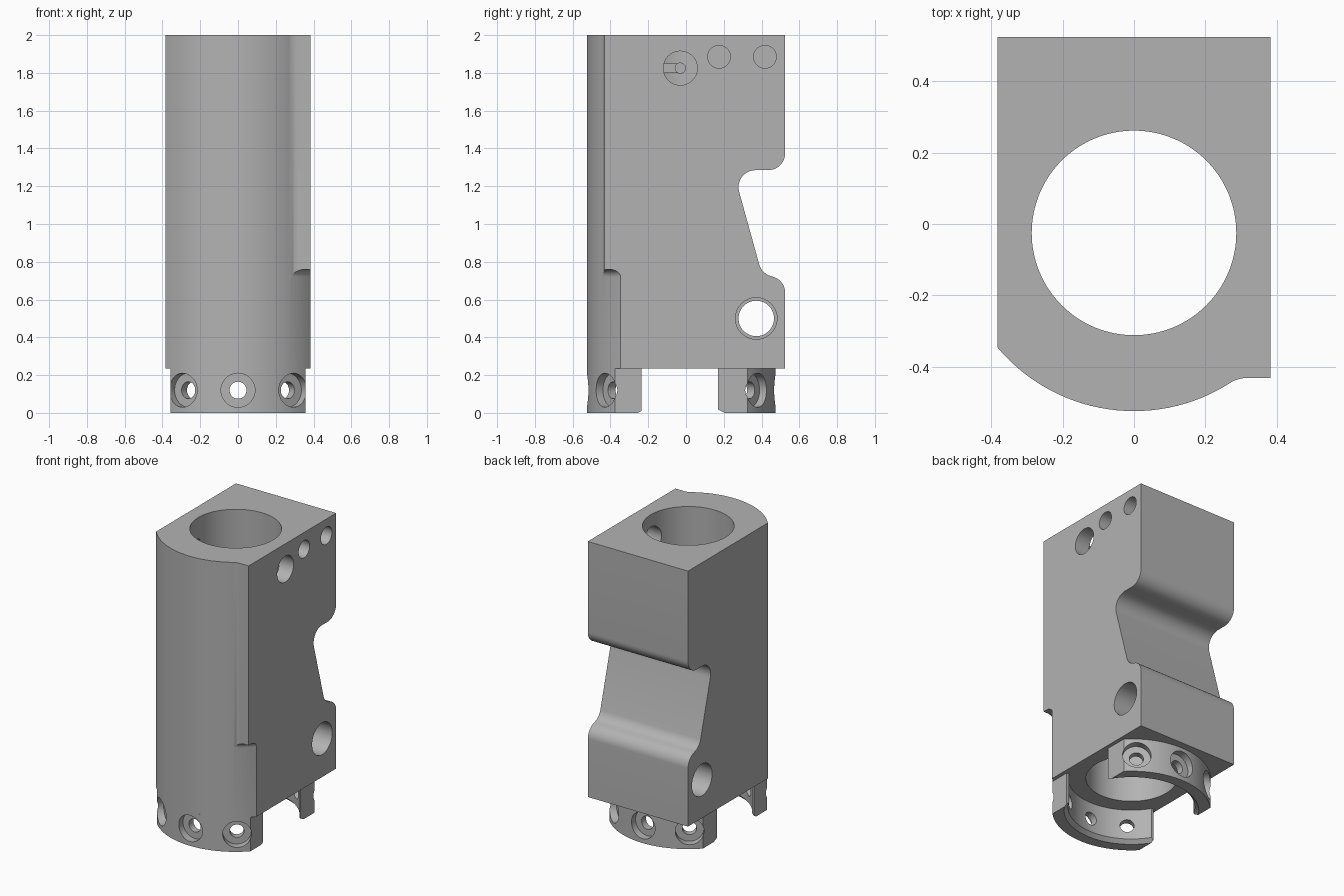
import bpy, bmesh
from math import sin, cos, pi, radians, asin
from mathutils import Vector, Matrix

cube = bpy.data.objects.get("Cube")
if cube:
    bpy.data.objects.remove(cube, do_unlink=True)

AXIS_Y = -0.025      # bore axis
HALF_W = 0.383       # half width of the body
OUTER = 0.5          # radius of the rounded front and the collar
BASE = 0.235         # underside of the body

grey = bpy.data.materials.new("plain_grey")
grey.use_nodes = True
grey.diffuse_color = (0.45, 0.45, 0.45, 1)
grey.node_tree.nodes["Principled BSDF"].inputs["Base Color"].default_value = grey.diffuse_color


def finish(name, bm):
    bmesh.ops.recalc_face_normals(bm, faces=bm.faces)
    mesh = bpy.data.meshes.new(name)
    bm.to_mesh(mesh)
    bm.free()
    mesh.materials.append(grey)
    ob = bpy.data.objects.new(name, mesh)
    bpy.context.collection.objects.link(ob)
    return ob


def prism(name, pts, place, vec):
    """Extrude a 2D outline; place() turns its points into 3D."""
    bm = bmesh.new()
    face = bm.faces.new([bm.verts.new(place(*p)) for p in pts])
    ext = bmesh.ops.extrude_face_region(bm, geom=[face])
    bmesh.ops.translate(bm, vec=vec, verts=[v for v in ext["geom"] if isinstance(v, bmesh.types.BMVert)])
    return finish(name, bm)


def box(name, lo, hi):
    outline = [(lo[0], lo[1]), (hi[0], lo[1]), (hi[0], hi[1]), (lo[0], hi[1])]
    return prism(name, outline, lambda x, y: (x, y, lo[2]), (0, 0, hi[2] - lo[2]))


def rod(name, start, end, r, sides=48):
    a, b = Vector(start), Vector(end)
    bm = bmesh.new()
    turn = (b - a).to_track_quat("Z", "Y").to_matrix().to_4x4()
    bmesh.ops.create_cone(bm, cap_ends=True, segments=sides, radius1=r, radius2=r,
                          depth=(b - a).length, matrix=Matrix.Translation((a + b) / 2) @ turn)
    return finish(name, bm)


def lathe(name, profile, steps=128):
    """Revolve a closed (radius, z) outline about the bore axis."""
    bm = bmesh.new()
    rings = [[bm.verts.new((r * sin(2 * pi * i / steps), AXIS_Y - r * cos(2 * pi * i / steps), z))
              for r, z in profile] for i in range(steps)]
    n = len(profile)
    for i in range(steps):
        a, b = rings[i], rings[(i + 1) % steps]
        for j in range(n):
            k = (j + 1) % n
            bm.faces.new((a[j], a[k], b[k], b[j]))
    return finish(name, bm)


def arc(cx, cy, r, a0, a1, n=10):
    return [(cx + r * cos(radians(a0 + (a1 - a0) * i / n)),
             cy + r * sin(radians(a0 + (a1 - a0) * i / n))) for i in range(n + 1)]


def combine(ob, operation, tools):
    """Apply booleans and remove the tools."""
    for t in tools:
        m = ob.modifiers.new("cut", "BOOLEAN")
        m.operation, m.object, m.solver = operation, t, "EXACT"
    bpy.context.view_layer.update()
    mesh = bpy.data.meshes.new_from_object(ob.evaluated_get(bpy.context.evaluated_depsgraph_get()))
    ob.modifiers.clear()
    ob.data = mesh
    for t in tools:
        bpy.data.objects.remove(t, do_unlink=True)


# Body: block with a rounded front
reach = 90 - math_deg if (math_deg := asin(HALF_W / OUTER) * 180 / pi) else 0
front = arc(0, AXIS_Y, OUTER, 180 + reach, 360 - reach, 40)
outline = [(HALF_W, 0.525), (-HALF_W, 0.525)] + front
body = prism("body", outline, lambda x, y: (x, y, BASE), (0, 0, 2 - BASE))

# Square front corner on the left, rounded underneath
corner = prism("corner", [(0.25, -0.40), (0.26, -0.45), (0.28, -0.44), (0.295, -0.435), (0.31, -0.432),
                          (HALF_W, -0.432), (HALF_W, -0.3)],
               lambda x, y: (x, y, 0.6), (0, 0, 1.4))
fillet = arc(OUTER + 0.04, 0.72, 0.04, 180, 90)
combine(corner, "INTERSECT", [lathe("corner_fillet", [(0.4, 2.1), (0.4, 0.72)] + fillet + [(0.8, 0.76), (0.8, 2.1)])])
combine(body, "UNION", [corner])

# Back notch with rounded corners
notch = ([(0.7, 0.635)] + arc(0.435, 0.635, 0.09, 0, 77) + arc(0.474, 0.811, 0.09, 257, 196)
         + arc(0.368, 1.195, 0.09, 196, 90) + arc(0.435, 1.375, 0.09, 270, 360) + [(0.7, 1.375)])
cuts = [prism("notch", notch, lambda y, z: (-0.6, y, z), (1.2, 0, 0))]

# Main bore
cuts.append(rod("bore", (0, AXIS_Y, 0), (0, AXIS_Y, 2.2), 0.287, 128))

# Cross hole, narrower in the middle
cuts.append(rod("cross_hole", (-0.6, 0.372, 0.5), (0.6, 0.372, 0.5), 0.094))
for s in (-1, 1):
    cuts.append(rod("cross_hole_end", (s * 0.13, 0.372, 0.5), (s * 0.6, 0.372, 0.5), 0.11))

# Upper side holes: two blind ones, and one into the bore
for y in (0.175, 0.418):
    cuts.append(rod("blind_hole", (0.26, y, 1.885), (0.6, y, 1.885), 0.06))
cuts.append(rod("side_port", (0.1, -0.03, 1.825), (0.6, -0.03, 1.825), 0.09))
cuts.append(rod("pin_hole", (-0.34, -0.03, 1.825), (-0.1, -0.03, 1.825), 0.027, 24))
cuts.append(box("pin_groove", (-0.32, -0.16, 1.802), (-0.2, -0.03, 1.848)))
combine(body, "DIFFERENCE", cuts)

# Collar: two curved jaws below the body
collar = lathe("collar", [(0.425, 0), (OUTER, 0), (OUTER, BASE), (0.4, BASE), (0.4, 0.025)])
combine(collar, "INTERSECT", [box("collar_width", (-0.357, -1, -0.1), (0.357, 1, 0.5))])
cuts = [box("collar_gap", (-1, -0.235, -0.1), (1, 0.17, 0.5))]

# Counterbored screw holes round both jaws
for middle in (0, 180):
    for step in (-36, 0, 36):
        a = radians(middle + step)
        at = lambda r: (r * sin(a), AXIS_Y - r * cos(a), 0.12)
        cuts.append(rod("screw_hole", at(0.3), at(0.6), 0.045, 32))
        cuts.append(rod("counterbore", at(0.447), at(0.6), 0.09))
combine(collar, "DIFFERENCE", cuts)

for ob in (body, collar):
    bpy.ops.object.select_all(action="DESELECT")
    ob.select_set(True)
    bpy.context.view_layer.objects.active = ob
    bpy.ops.object.shade_smooth_by_angle(angle=radians(30))
